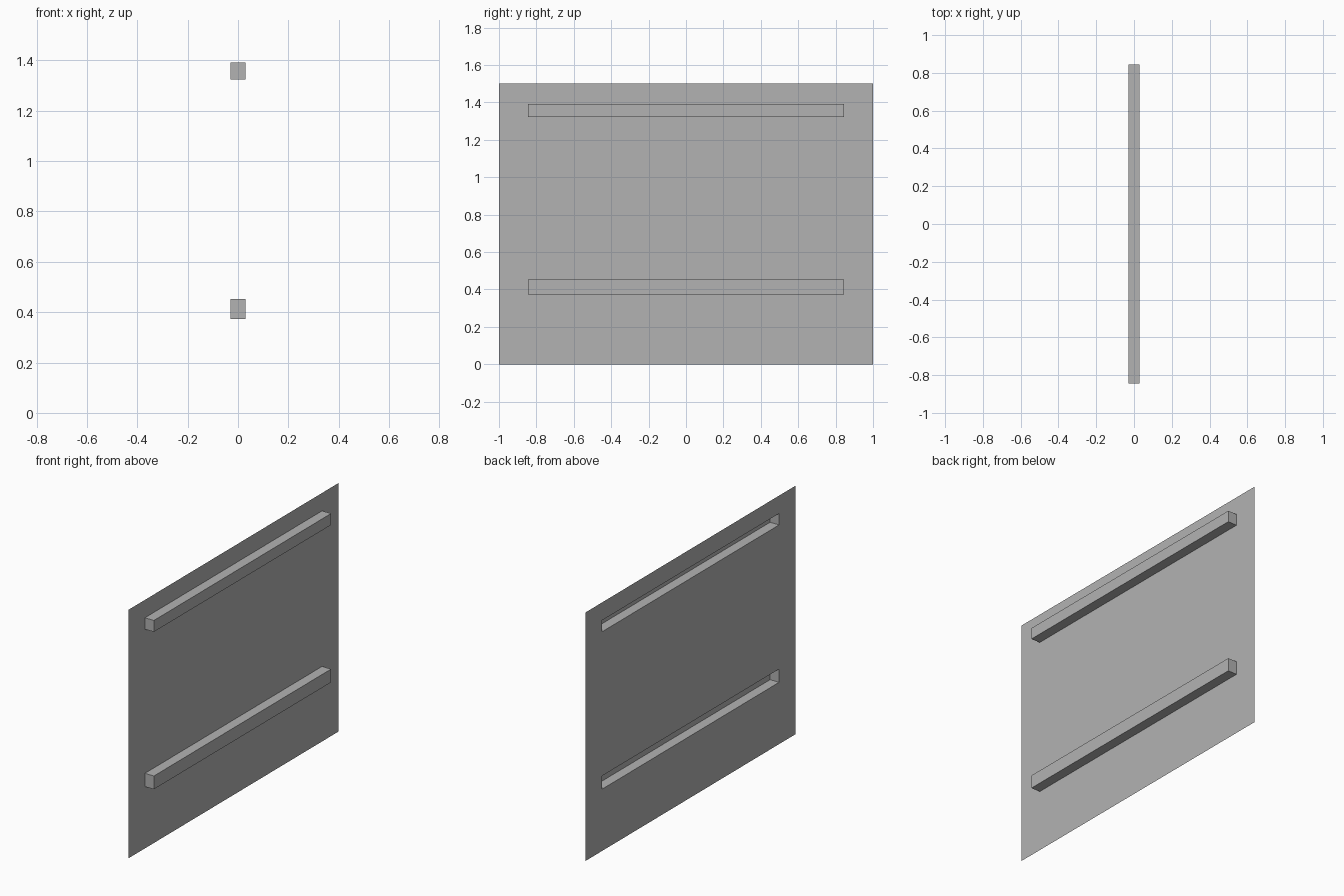
import bpy
import bmesh
from mathutils import Matrix

cube = bpy.data.objects.get("Cube")
if cube:
    bpy.data.objects.remove(cube, do_unlink=True)

BACK, FRONT = -0.03, 0.03            # sheet plane and outer rib plane
HALF_LENGTH, HEIGHT = 1.0, 1.5
RIB_HALF = 0.845
RIBS = {"lower_rib": (0.373, 0.453), "upper_rib": (1.323, 1.392)}

grey = bpy.data.materials.new("plain_grey")
grey.use_nodes = True
colour = (0.448, 0.448, 0.448, 1)
grey.diffuse_color = colour
grey.node_tree.nodes["Principled BSDF"].inputs["Base Color"].default_value = colour


def finish(name, bm):
    mesh = bpy.data.meshes.new(name)
    bm.to_mesh(mesh)
    bm.free()
    mesh.materials.append(grey)
    obj = bpy.data.objects.new(name, mesh)
    bpy.context.collection.objects.link(obj)


# Thin sheet with a slot behind each rib
bm = bmesh.new()
ys = [-HALF_LENGTH, -RIB_HALF, RIB_HALF, HALF_LENGTH]
zs = sorted([0, HEIGHT] + [z for span in RIBS.values() for z in span])
grid = [[bm.verts.new((BACK, y, z)) for y in ys] for z in zs]
for row in range(len(zs) - 1):
    for col in range(len(ys) - 1):
        is_slot = col == 1 and (zs[row], zs[row + 1]) in RIBS.values()
        if not is_slot:
            bm.faces.new((grid[row][col], grid[row][col + 1],
                          grid[row + 1][col + 1], grid[row + 1][col]))
finish("panel", bm)

# Hollow pressed ribs, open at the back
for name, (low, high) in RIBS.items():
    bm = bmesh.new()
    size = Matrix.Diagonal((FRONT - BACK, 2 * RIB_HALF, high - low, 1))
    place = Matrix.Translation(((FRONT + BACK) / 2, 0, (low + high) / 2))
    bmesh.ops.create_cube(bm, size=1, matrix=place @ size)
    bm.normal_update()
    open_side = [f for f in bm.faces if f.normal.x < -0.9]
    bmesh.ops.delete(bm, geom=open_side, context="FACES_ONLY")
    finish(name, bm)
